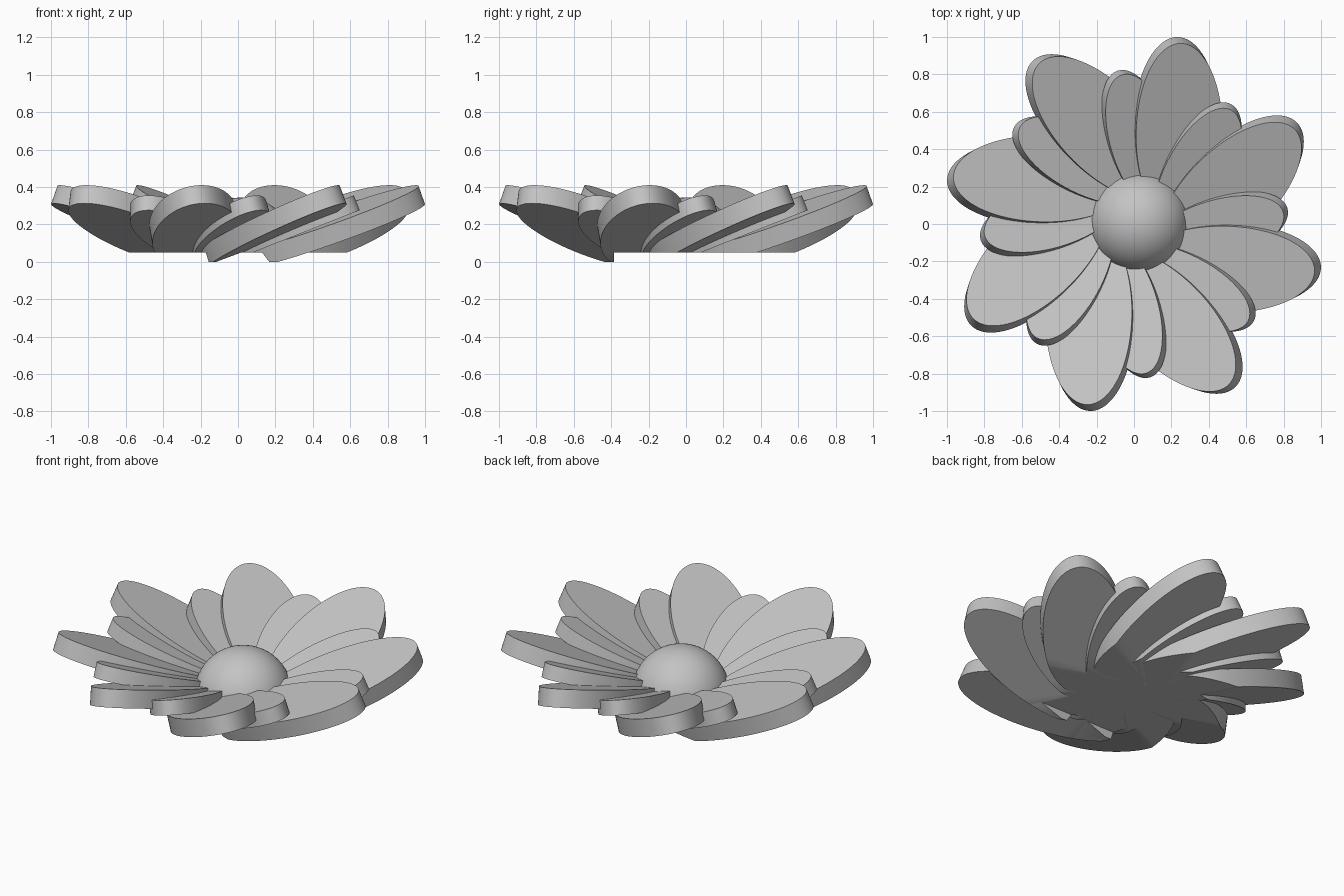
import bpy, bmesh, math
from mathutils import Matrix, Vector

if "Cube" in bpy.data.objects:
    bpy.data.objects.remove(bpy.data.objects["Cube"])

grey = bpy.data.materials.new("soft_grey")
grey.diffuse_color = (0.55, 0.55, 0.55, 1)
grey.use_nodes = True
grey.node_tree.nodes["Principled BSDF"].inputs["Base Color"].default_value = grey.diffuse_color

BASE = 0.05      # height of the flat underside
TRIM_Y = -0.385  # the underside trim stops here, leaving two low petal corners
TILT = math.radians(-19.5)  # petals rise outwards
ROLL = math.radians(9.5)    # and bank to one side


def keep_side(bm, point, normal):
    """Slice the solid, keep the side the normal points to, and cap it."""
    bmesh.ops.bisect_plane(bm, geom=bm.verts[:] + bm.edges[:] + bm.faces[:],
                           plane_co=point, plane_no=normal, clear_inner=True)
    rim = [e for e in bm.edges if e.is_boundary]
    if rim:
        bmesh.ops.edgeloop_fill(bm, edges=rim)


def finish(bm, name):
    bmesh.ops.recalc_face_normals(bm, faces=bm.faces[:])
    mesh = bpy.data.meshes.new(name)
    bm.to_mesh(mesh)
    bm.free()
    ob = bpy.data.objects.new(name, mesh)
    bpy.context.collection.objects.link(ob)
    mesh.materials.append(grey)
    bpy.ops.object.select_all(action='DESELECT')
    ob.select_set(True)
    bpy.context.view_layer.objects.active = ob
    bpy.ops.object.shade_smooth_by_angle(angle=math.radians(30))


def petal(name, angle, half_len, half_wid, thick, lift, cuts):
    """Thick elliptical plate, one corner near the centre, tilted and banked."""
    bm = bmesh.new()
    bmesh.ops.create_cone(bm, cap_ends=True, segments=96,
                          radius1=1, radius2=1, depth=1)
    place = (Matrix.Rotation(angle, 4, 'Z')
             @ Matrix.Translation((0, -0.008, lift))
             @ Matrix.Rotation(TILT, 4, 'Y')
             @ Matrix.Translation((half_len, -half_wid, 0))
             @ Matrix.Rotation(ROLL, 4, 'X')
             @ Matrix.Translation((0, 0, -thick / 2))
             @ Matrix.Diagonal((half_len, half_wid, thick, 1)))
    bm.transform(place)
    for point, normal in cuts:
        keep_side(bm, Vector(point), Vector(normal))
    finish(bm, name)


above = [((0, 0, BASE), (0, 0, 1))]
corner = [((0, 0, BASE), (0, 0, -1)), ((0, TRIM_Y, 0), (0, -1, 0)),
          ((0, 0, 0), (0, 0, 1))]

# Two rings of eight petals
for i in range(8):
    a = i * math.pi / 4
    petal(f"large_petal_{i + 1}", a, 0.512, 0.235, 0.104, 0.064, above)
    petal(f"small_petal_{i + 1}", a + math.radians(18.5),
          0.412, 0.178, 0.085, 0.077, above)
    # untrimmed low corners under the two front right petals
    if i in (0, 7):
        petal(f"low_corner_{i + 1}", a, 0.512, 0.235, 0.104, 0.064, corner)

# Domed flower centre
bm = bmesh.new()
bmesh.ops.create_uvsphere(bm, u_segments=64, v_segments=32, radius=0.272)
bm.transform(Matrix.Translation((0.03, 0.008, 0.073)))
keep_side(bm, Vector((0, 0, BASE)), Vector((0, 0, 1)))
finish(bm, "flower_centre")
